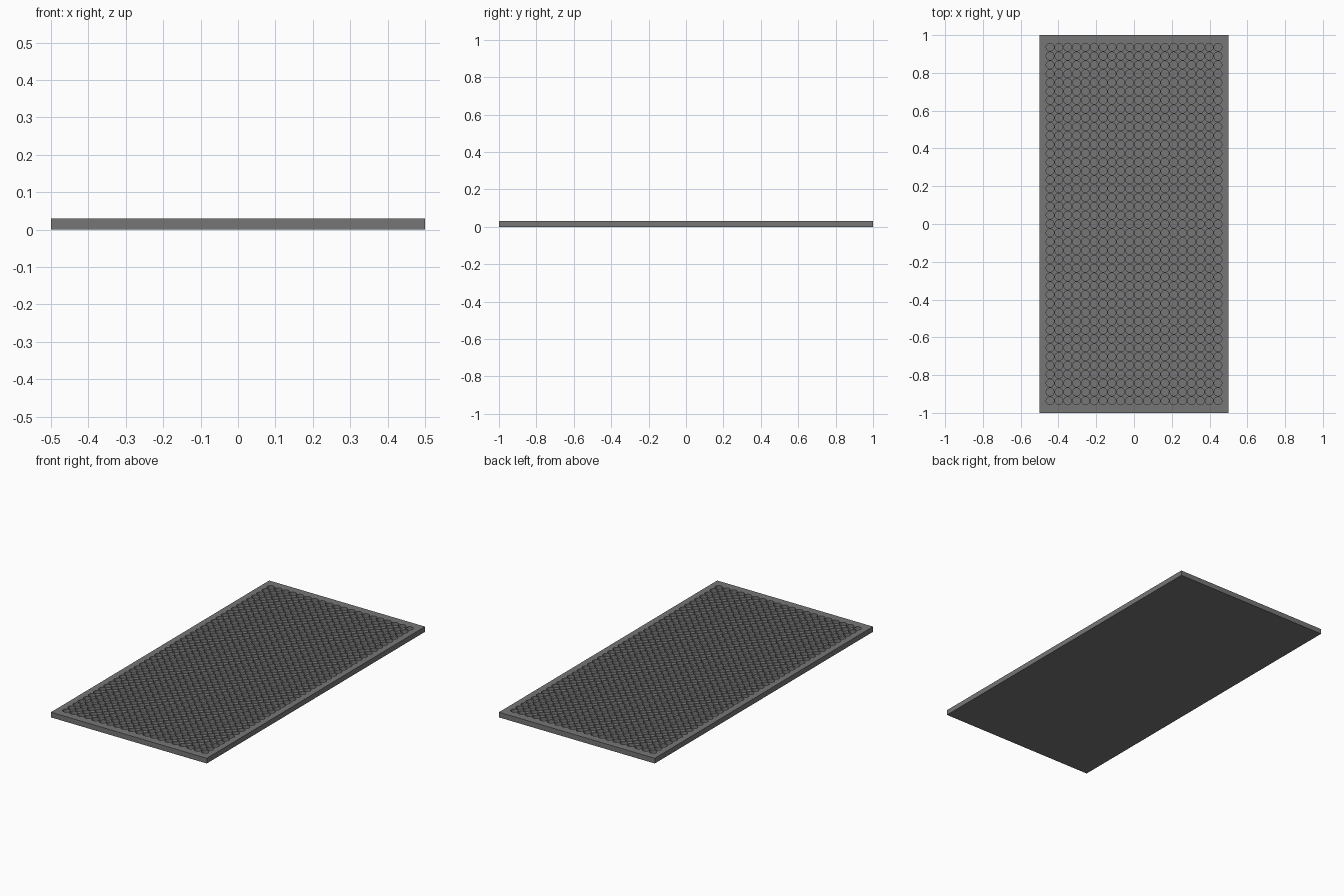
import bpy, bmesh
from math import sin, cos, pi

if "Cube" in bpy.data.objects:
    bpy.data.objects.remove(bpy.data.objects["Cube"])

COLS, ROWS, PITCH = 20, 41, 0.0468
RADIUS, SIDES = 0.021, 16
TOP, FLOOR = 0.03, 0.008
HALF_X, HALF_Y = 0.5, 1.0
GRID_X, GRID_Y = COLS * PITCH / 2, ROWS * PITCH / 2

bm = bmesh.new()


def pitted_cell(cx, cy):
    """Square piece of the top face with one round blind hole."""
    square, rim, base = [], [], []
    for i in range(SIDES):
        c, s = cos(2 * pi * i / SIDES), sin(2 * pi * i / SIDES)
        k = PITCH / 2 / max(abs(c), abs(s))
        square.append(bm.verts.new((cx + k * c, cy + k * s, TOP)))
        rim.append(bm.verts.new((cx + RADIUS * c, cy + RADIUS * s, TOP)))
        base.append(bm.verts.new((cx + RADIUS * c, cy + RADIUS * s, FLOOR)))
    for i in range(SIDES):
        j = (i + 1) % SIDES
        bm.faces.new((square[i], square[j], rim[j], rim[i]))
        bm.faces.new((rim[i], rim[j], base[j], base[i]))
    bm.faces.new(base)


def extrude_border(edges):
    """Extrude the open outline and return its new edges and verts."""
    geom = bmesh.ops.extrude_edge_only(bm, edges=edges)["geom"]
    return ([g for g in geom if isinstance(g, bmesh.types.BMEdge)],
            [g for g in geom if isinstance(g, bmesh.types.BMVert)])


# Grid of holes
for col in range(COLS):
    for row in range(ROWS):
        pitted_cell((col + 0.5) * PITCH - GRID_X, (row + 0.5) * PITCH - GRID_Y)
bmesh.ops.remove_doubles(bm, verts=bm.verts[:], dist=0.0003)

# Plain border around the holes
outline = [e for e in bm.edges if e.is_boundary]
new_edges, new_verts = extrude_border(outline)
for v in new_verts:
    if abs(abs(v.co.x) - GRID_X) < 1e-4:
        v.co.x = HALF_X if v.co.x > 0 else -HALF_X
    if abs(abs(v.co.y) - GRID_Y) < 1e-4:
        v.co.y = HALF_Y if v.co.y > 0 else -HALF_Y

# Side walls and flat underside
outline = [e for e in new_edges if e.is_boundary]
new_edges, new_verts = extrude_border(outline)
for v in new_verts:
    v.co.z = 0
outline = [e for e in new_edges if e.is_boundary]
bmesh.ops.contextual_create(bm, geom=outline)
bmesh.ops.recalc_face_normals(bm, faces=bm.faces[:])

mesh = bpy.data.meshes.new("floor_mat")
bm.to_mesh(mesh)
bm.free()
mat_object = bpy.data.objects.new("floor_mat", mesh)
bpy.context.collection.objects.link(mat_object)
bpy.context.view_layer.objects.active = mat_object
mat_object.select_set(True)
bpy.ops.object.shade_smooth_by_angle()

# Dark rubber
rubber = bpy.data.materials.new("dark_rubber")
rubber.diffuse_color = (0.18, 0.18, 0.18, 1)
rubber.use_nodes = True
rubber.node_tree.nodes["Principled BSDF"].inputs["Base Color"].default_value = rubber.diffuse_color
mesh.materials.append(rubber)
